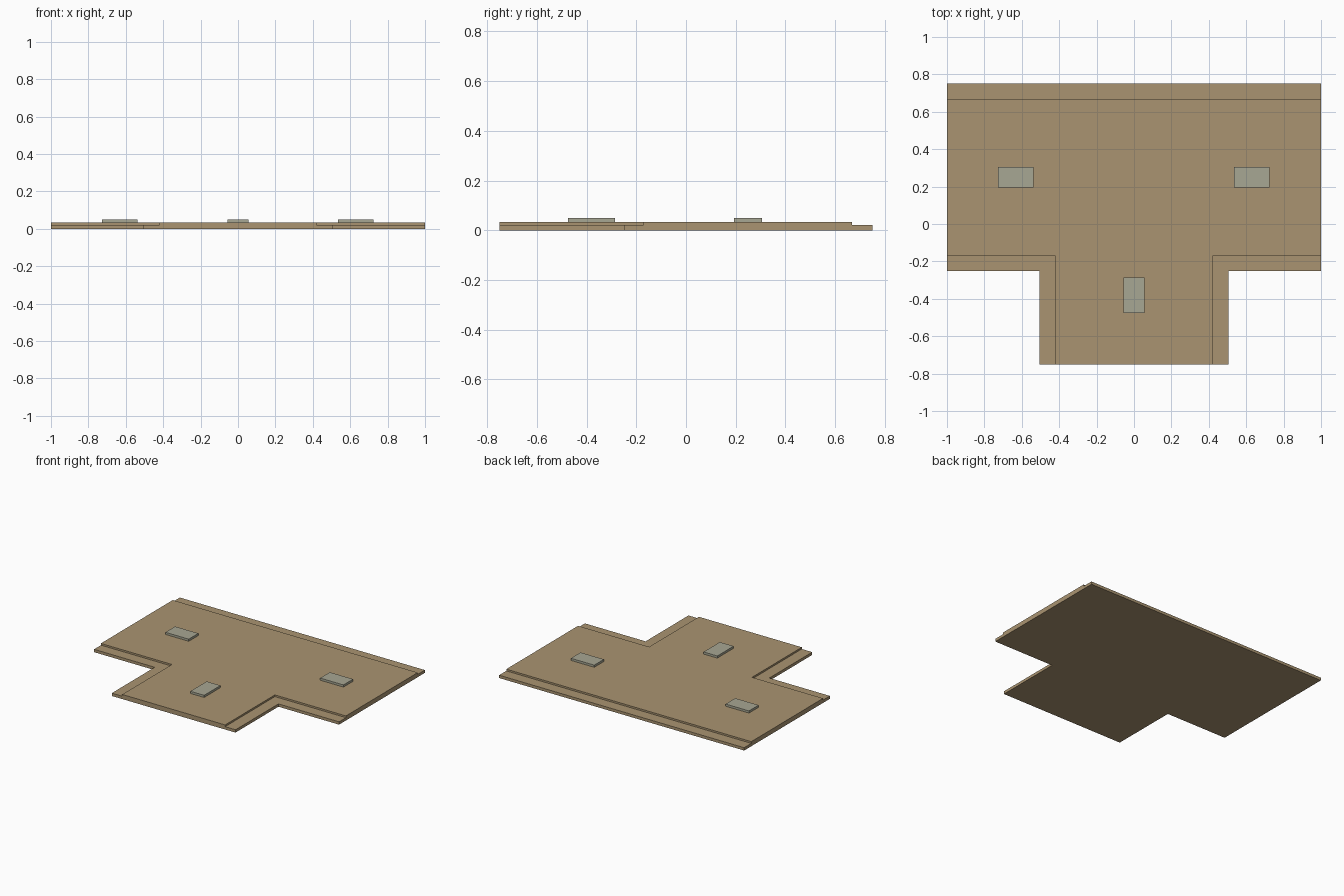
import bpy
import bmesh

cube = bpy.data.objects.get("Cube")
if cube:
    bpy.data.objects.remove(cube, do_unlink=True)


def make_material(name, rgb):
    mat = bpy.data.materials.new(name)
    mat.use_nodes = True
    color = (*rgb, 1.0)
    mat.diffuse_color = color
    mat.node_tree.nodes["Principled BSDF"].inputs["Base Color"].default_value = color
    return mat


def prism(name, outline, z_low, z_high, mat):
    """Extrude a flat outline between two heights."""
    bm = bmesh.new()
    face = bm.faces.new([bm.verts.new((x, y, z_low)) for x, y in outline])
    result = bmesh.ops.extrude_face_region(bm, geom=[face])
    top = [v for v in result["geom"] if isinstance(v, bmesh.types.BMVert)]
    bmesh.ops.translate(bm, verts=top, vec=(0, 0, z_high - z_low))
    bmesh.ops.recalc_face_normals(bm, faces=bm.faces[:])
    mesh = bpy.data.meshes.new(name)
    bm.to_mesh(mesh)
    bm.free()
    mesh.materials.append(mat)
    obj = bpy.data.objects.new(name, mesh)
    bpy.context.collection.objects.link(obj)
    return obj


def t_outline(stem, shoulder, back, front=-0.75, side=1.0):
    """Symmetric T shape, mirrored from its +x half."""
    half = [(stem, front), (stem, shoulder), (side, shoulder), (side, back)]
    return half + [(-x, y) for x, y in reversed(half)]


def pad_outline(x, y, w, d):
    return [(x + sx * w / 2, y + sy * d / 2)
            for sx, sy in ((-1, -1), (1, -1), (1, 1), (-1, 1))]


tan = make_material("tan ceiling", (0.40, 0.296, 0.165))
grey = make_material("pale grey panel", (0.39, 0.385, 0.292))

# Stepped T-shaped slab: wide lower layer, narrower upper layer
LEDGE, TOP, PAD_TOP = 0.021, 0.034, 0.05
prism("lower_slab", t_outline(0.505, -0.25, 0.75), 0, LEDGE, tan)
prism("upper_slab", t_outline(0.42, -0.17, 0.667), LEDGE, TOP, tan)

# Raised panels, one in each arm of the T
LONG, SHORT = 0.19, 0.112
for name, x, y, w, d in (
    ("left_panel", 0.63, 0.25, LONG, SHORT),
    ("right_panel", -0.633, 0.25, LONG, SHORT),
    ("front_panel", 0, -0.38, SHORT, LONG),
):
    prism(name, pad_outline(x, y, w, d), TOP, PAD_TOP, grey)
